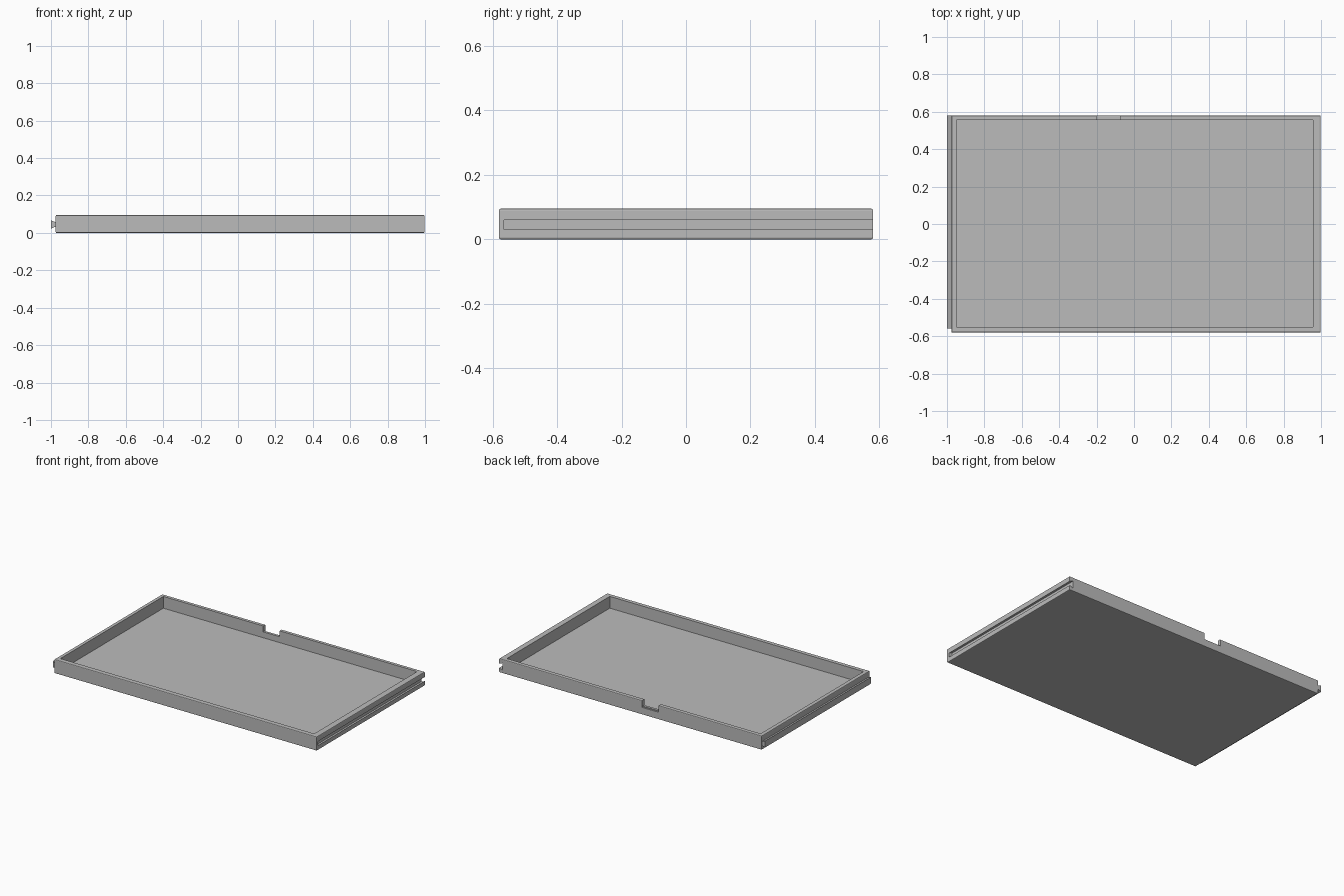
import bpy
import bmesh

default = bpy.data.objects.get("Cube")
if default:
    bpy.data.objects.remove(default, do_unlink=True)

# Single light grey plastic
grey = bpy.data.materials.new("light_grey")
grey.use_nodes = True
COLOR = (0.5, 0.5, 0.5, 1)
grey.diffuse_color = COLOR
grey.node_tree.nodes["Principled BSDF"].inputs["Base Color"].default_value = COLOR


def make_object(name, bm):
    bmesh.ops.recalc_face_normals(bm, faces=bm.faces)
    mesh = bpy.data.meshes.new(name)
    bm.to_mesh(mesh)
    bm.free()
    mesh.materials.append(grey)
    obj = bpy.data.objects.new(name, mesh)
    bpy.context.collection.objects.link(obj)
    return obj


def box(name, low, high, bevel=0):
    bm = bmesh.new()
    bmesh.ops.create_cube(bm, size=1)
    for v in bm.verts:
        v.co = [(a + b) / 2 + c * (b - a) for a, b, c in zip(low, high, v.co)]
    if bevel:
        # Soften only the horizontal rims, keeping upright corners sharp
        rims = [e for e in bm.edges if abs(e.verts[0].co.z - e.verts[1].co.z) < 1e-5]
        bmesh.ops.bevel(bm, geom=rims, offset=bevel, segments=2, profile=0.5,
                        affect='EDGES')
    return make_object(name, bm)


def prism(name, profile, y0, y1):
    """Extrude an x-z profile along y."""
    bm = bmesh.new()
    face = bm.faces.new([bm.verts.new((x, y0, z)) for x, z in profile])
    ext = bmesh.ops.extrude_face_region(bm, geom=[face])["geom"]
    moved = [g for g in ext if isinstance(g, bmesh.types.BMVert)]
    bmesh.ops.translate(bm, verts=moved, vec=(0, y1 - y0, 0))
    return make_object(name, bm)


def dovetail(x_narrow, x_wide, narrow, wide, mid=0.045):
    return [(x_narrow, mid - narrow), (x_wide, mid - wide),
            (x_wide, mid + wide), (x_narrow, mid + narrow)]


def cut(target, cutter):
    mod = target.modifiers.new("cut", 'BOOLEAN')
    mod.operation = 'DIFFERENCE'
    mod.solver = 'EXACT'
    mod.object = cutter
    graph = bpy.context.evaluated_depsgraph_get()
    mesh = bpy.data.meshes.new_from_object(target.evaluated_get(graph))
    target.modifiers.clear()
    target.data = mesh
    bpy.data.objects.remove(cutter, do_unlink=True)


# Shallow tray with an open top
tray = box("tray", (-0.975, -0.58, 0), (0.998, 0.58, 0.095), 0.005)
cut(tray, box("cavity", (-0.95, -0.55, 0.015), (0.958, 0.555, 0.2)))

# Stepped finger notch in the back wall
cut(tray, box("notch", (-0.2, 0.54, 0.055), (-0.075, 0.6, 0.2)))
cut(tray, box("notch_step", (-0.2, 0.572, 0.049), (-0.075, 0.6, 0.2)))

# Dovetail groove on the left side, open at the back
cut(tray, prism("groove", dovetail(0.9985, 0.972, 0.014, 0.024), -0.565, 0.6))

# Matching dovetail rail on the right side
prism("rail", dovetail(-0.976, -1.0, 0.012, 0.022), -0.56, 0.58)
